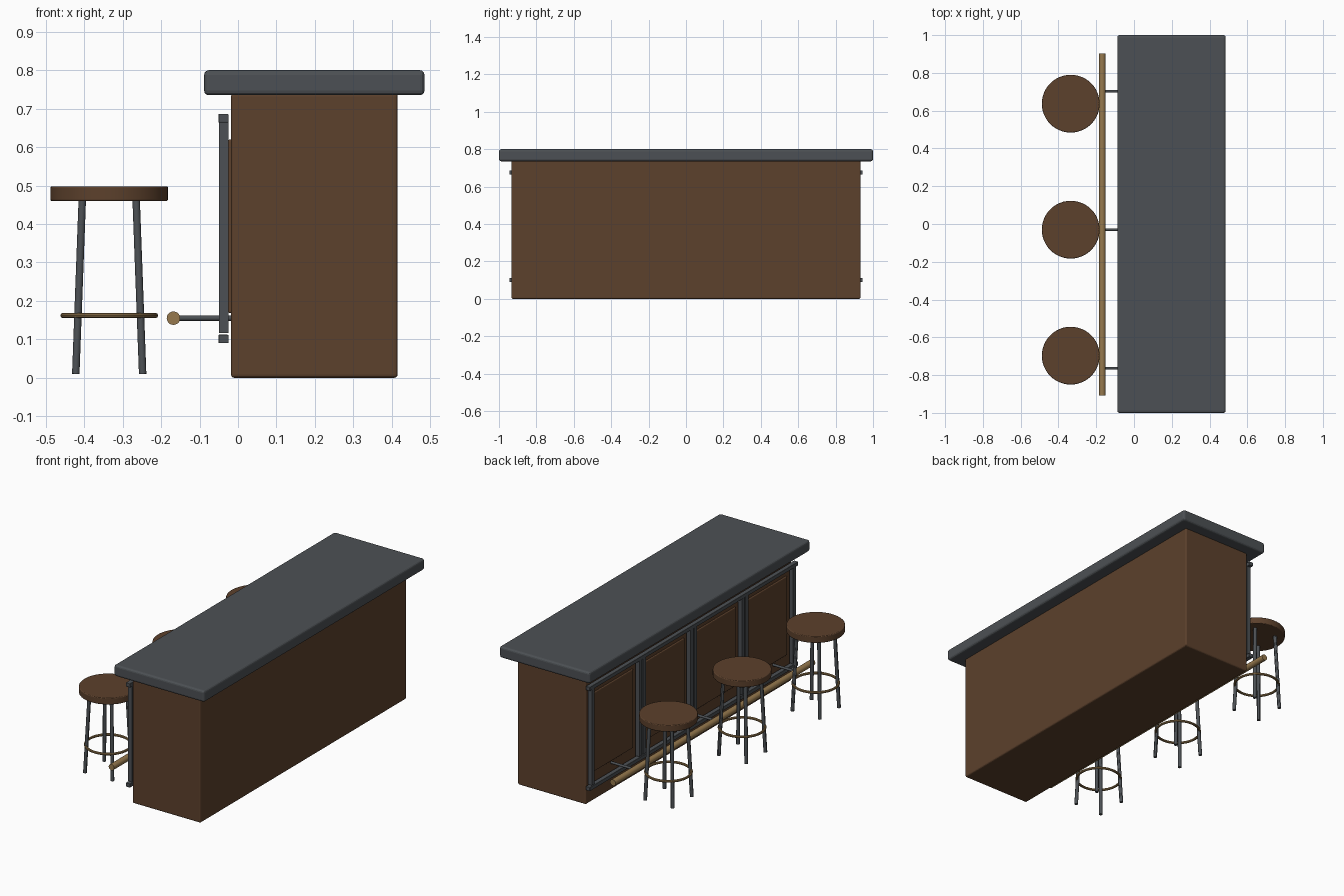
import bpy
from math import cos, sin, pi
from mathutils import Vector

if "Cube" in bpy.data.objects:
    bpy.data.objects.remove(bpy.data.objects["Cube"])


def material(name, rgb):
    m = bpy.data.materials.new(name)
    m.use_nodes = True
    m.diffuse_color = (*rgb, 1)
    m.node_tree.nodes["Principled BSDF"].inputs["Base Color"].default_value = (*rgb, 1)
    return m


wood = material("brown wood", (0.107, 0.052, 0.025))
slate = material("slate grey", (0.073, 0.081, 0.089))
brass = material("brass", (0.305, 0.19, 0.075))


def finish(name, mat, bevel=0, smooth=False):
    ob = bpy.context.object
    ob.name = name
    ob.data.materials.append(mat)
    if smooth:
        bpy.ops.object.shade_smooth_by_angle()
    if bevel:
        mod = ob.modifiers.new("Bevel", "BEVEL")
        mod.width, mod.segments = bevel, 3
        mod.limit_method = "ANGLE"
    return ob


def box(name, mat, low, high, bevel=0):
    low, high = Vector(low), Vector(high)
    bpy.ops.mesh.primitive_cube_add(size=1, location=(low + high) / 2)
    bpy.context.object.scale = high - low
    bpy.ops.object.transform_apply(location=False, rotation=False, scale=True)
    return finish(name, mat, bevel)


def rod(name, mat, start, end, radius, sides=16, bevel=0):
    start, end = Vector(start), Vector(end)
    axis = end - start
    bpy.ops.mesh.primitive_cylinder_add(
        vertices=sides, radius=radius, depth=axis.length, location=(start + end) / 2,
        rotation=axis.to_track_quat("Z", "Y").to_euler())
    return finish(name, mat, bevel, True)


# Counter body and worktop
box("counter_body", wood, (-0.018, -0.933, 0), (0.415, 0.933, 0.74), 0.008)
box("counter_top", slate, (-0.088, -1, 0.735), (0.485, 1, 0.80), 0.012)

# Panelled customer side with its metal frame
for i in range(4):
    y = (i - 1.5) * 0.465
    box(f"panel_{i + 1}", wood, (-0.026, y - 0.185, 0.168), (-0.01, y + 0.185, 0.62), 0.005)
    for side in (-1, 1):
        py = y + side * 0.215
        box(f"frame_post_{i + 1}_{'back' if side > 0 else 'front'}", slate,
            (-0.05, py - 0.0125, 0.116), (-0.025, py + 0.0125, 0.67))
for name, z in (("bottom", 0.101), ("top", 0.675)):
    box(f"frame_rail_{name}", slate, (-0.051, -0.944, z - 0.011), (-0.025, 0.944, z + 0.011), 0.002)

# Foot rail and brackets
rod("foot_rail", brass, (-0.168, -0.907, 0.155), (-0.168, 0.903, 0.155), 0.0175, 20)
for i in range(3):
    y = -0.03 + (i - 1) * 0.733
    rod(f"foot_rail_bracket_{i + 1}", slate, (-0.168, y, 0.155), (-0.015, y, 0.155), 0.007)


# Stools
def stool(n, x, y):
    rod(f"stool_{n}_seat", wood, (x, y, 0.46), (x, y, 0.498), 0.153, 48, 0.004)
    for k in range(4):
        a = pi / 4 + k * pi / 2
        rod(f"stool_{n}_leg_{k + 1}", slate,
            (x + 0.123 * cos(a), y + 0.123 * sin(a), 0.01),
            (x + 0.099 * cos(a), y + 0.099 * sin(a), 0.465), 0.01, 12)
    bpy.ops.mesh.primitive_torus_add(
        location=(x, y, 0.162), major_radius=0.12, minor_radius=0.007,
        major_segments=48, minor_segments=10)
    finish(f"stool_{n}_foot_ring", brass, 0, True)


for n in range(3):
    stool(n + 1, -0.335, -0.03 + (n - 1) * 0.667)
